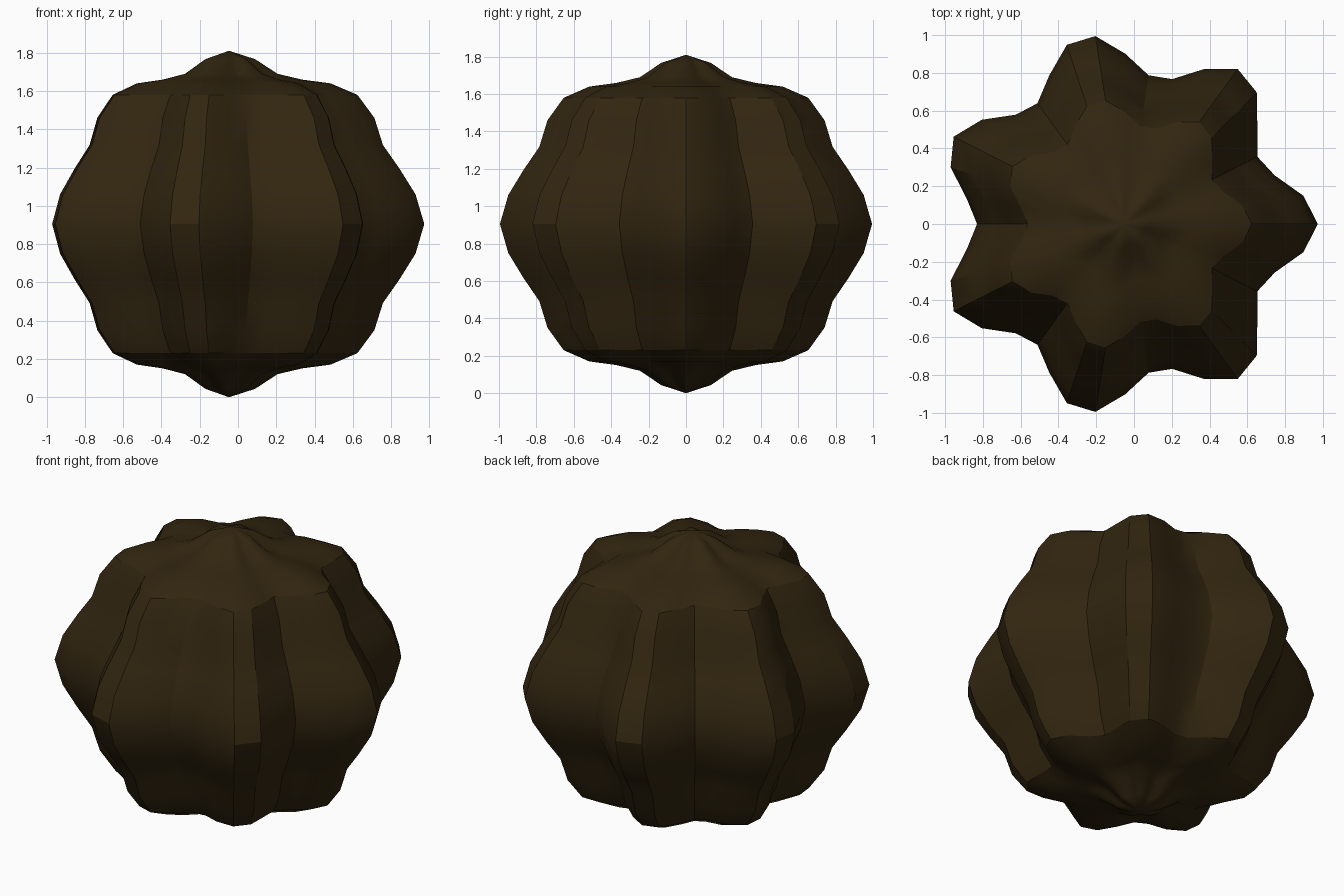
import bpy, bmesh, math

cube = bpy.data.objects.get("Cube")
if cube:
    bpy.data.objects.remove(cube, do_unlink=True)

SEGMENTS, ROWS = 40, 20
CENTRE_X, CENTRE_Z, Z_SCALE = -0.047, 0.905, 1.026
# Wavy radius from the equator to a pole, one value every 9 degrees
WAVE = [1.0, 0.967, 0.917, 0.885, 0.92, 0.93, 0.885, 0.825, 0.804, 0.85, 0.882]


def lobe_radius(angle):
    """Seven rounded lobes around the vertical axis."""
    return 0.902 + 0.118 * math.cos(7 * angle)


def point(row, seg):
    lat = math.pi * (row / ROWS - 0.5)
    lon = 2 * math.pi * seg / SEGMENTS
    wave = WAVE[abs(row - ROWS // 2)]
    ring = lobe_radius(lon) * wave * math.cos(lat)
    return (CENTRE_X + ring * math.cos(lon), ring * math.sin(lon),
            CENTRE_Z + Z_SCALE * wave * math.sin(lat))


# Dark brown material
brown = bpy.data.materials.new("dark_brown")
colour = (0.032, 0.019, 0.005, 1.0)
brown.diffuse_color = colour
brown.use_nodes = True
brown.node_tree.nodes["Principled BSDF"].inputs["Base Color"].default_value = colour

# Lobed body: rings of points closed by a pole at each end
bm = bmesh.new()
rings = [[bm.verts.new(point(r, s)) for s in range(SEGMENTS)] for r in range(1, ROWS)]
bottom = bm.verts.new(point(0, 0))
top = bm.verts.new(point(ROWS, 0))
for s in range(SEGMENTS):
    n = (s + 1) % SEGMENTS
    bm.faces.new((bottom, rings[0][n], rings[0][s]))
    bm.faces.new((top, rings[-1][s], rings[-1][n]))
    for low, high in zip(rings, rings[1:]):
        bm.faces.new((low[s], low[n], high[n], high[s]))
bmesh.ops.recalc_face_normals(bm, faces=bm.faces)

mesh = bpy.data.meshes.new("lobed_body")
bm.to_mesh(mesh)
bm.free()
mesh.materials.append(brown)
body = bpy.data.objects.new("lobed_body", mesh)
bpy.context.collection.objects.link(body)

# Smooth shading that keeps the steep creases sharp
bpy.ops.object.select_all(action='DESELECT')
body.select_set(True)
bpy.context.view_layer.objects.active = body
bpy.ops.object.shade_smooth_by_angle(angle=math.radians(30))
